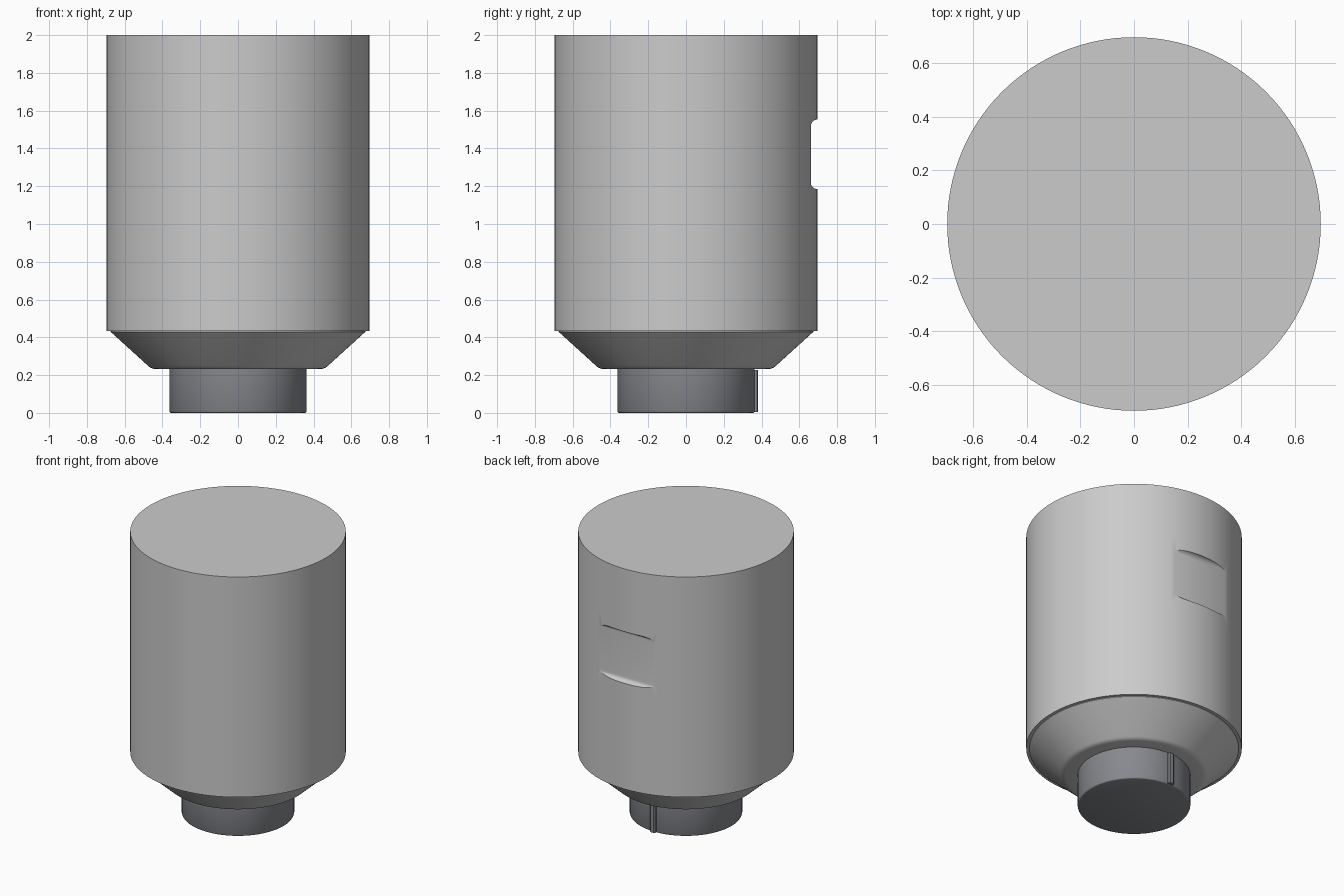
import bpy, bmesh, math

if "Cube" in bpy.data.objects:
    bpy.data.objects.remove(bpy.data.objects["Cube"])

SEGMENTS = 128


def material(name, rgb):
    mat = bpy.data.materials.new(name)
    mat.diffuse_color = (*rgb, 1)
    mat.use_nodes = True
    mat.node_tree.nodes["Principled BSDF"].inputs["Base Color"].default_value = mat.diffuse_color
    return mat


def make_object(name, bm, mat=None):
    bmesh.ops.recalc_face_normals(bm, faces=bm.faces)
    mesh = bpy.data.meshes.new(name)
    bm.to_mesh(mesh)
    bm.free()
    obj = bpy.data.objects.new(name, mesh)
    bpy.context.collection.objects.link(obj)
    if mat:
        mesh.materials.append(mat)
    return obj


def lathe(name, profile, mat):
    """Spin (radius, z) points around z and cap both ends."""
    bm = bmesh.new()
    rings = []
    for r, z in profile:
        rings.append([bm.verts.new((r * math.cos(math.tau * i / SEGMENTS),
                                    r * math.sin(math.tau * i / SEGMENTS), z))
                      for i in range(SEGMENTS)])
    for a, b in zip(rings, rings[1:]):
        for i in range(SEGMENTS):
            j = (i + 1) % SEGMENTS
            bm.faces.new((a[i], a[j], b[j], b[i]))
    bm.faces.new(rings[0])
    bm.faces.new(rings[-1])
    return make_object(name, bm, mat)


def extrude(name, points, axis, lo, hi, mat=None):
    """Extrude a 2D outline along x (points are y, z) or z (points are x, y)."""
    bm = bmesh.new()
    ends = [[bm.verts.new((t, a, b) if axis == "x" else (a, b, t)) for a, b in points]
            for t in (lo, hi)]
    for i in range(len(points)):
        j = (i + 1) % len(points)
        bm.faces.new((ends[0][i], ends[0][j], ends[1][j], ends[1][i]))
    for end in ends:
        bm.faces.new(end)
    return make_object(name, bm, mat)


def smooth(obj, degrees=30):
    bpy.ops.object.select_all(action="DESELECT")
    obj.select_set(True)
    bpy.context.view_layer.objects.active = obj
    bpy.ops.object.shade_smooth_by_angle(angle=math.radians(degrees))


shell = material("shell_grey", (0.58, 0.58, 0.55))
metal = material("metal_grey", (0.24, 0.25, 0.27))

# Main cylinder; the extra rings keep the pocket cut local
body = lathe("body", [(0.695, 0.433), (0.695, 1.12), (0.695, 1.62), (0.695, 2.0)], shell)

# Flat pocket in the back with rounded inner corners
floor_y, low, high, rad = 0.661, 1.185, 1.553, 0.034
outline = [(0.8, low)]
for cz, start in ((low + rad, 270), (high - rad, 180)):
    for k in range(9):
        a = math.radians(start - 90 * k / 8)
        outline.append((floor_y + rad + rad * math.cos(a), cz + rad * math.sin(a)))
outline.append((0.8, high))
cutter = extrude("pocket_cutter", outline, "x", -0.4, 0.4)
cutter.hide_render = True
cut = body.modifiers.new("pocket", "BOOLEAN")
cut.operation = "DIFFERENCE"
cut.solver = "EXACT"
cut.object = cutter
bpy.context.view_layer.objects.active = body
bpy.ops.object.modifier_apply(modifier=cut.name)
bpy.data.objects.remove(cutter)
smooth(body)

# Tapered collar, slightly inset under the cylinder
collar = lathe("collar", [(0.674, 0.436), (0.674, 0.429), (0.475, 0.248), (0.465, 0.24),
                          (0.453, 0.235), (0.44, 0.232), (0.30, 0.232)], shell)
smooth(collar)

# Foot with a small bevel at the bottom
foot = lathe("foot", [(0.355, 0.0), (0.36, 0.002), (0.363, 0.008), (0.363, 0.234)], metal)
smooth(foot, 50)

# Narrow key on the back of the foot
key = extrude("key", [(-0.02, 0.34), (0.02, 0.34), (0.02, 0.375), (0.012, 0.382),
                      (-0.012, 0.382), (-0.02, 0.375)], "z", 0.004, 0.226, metal)
smooth(key)
